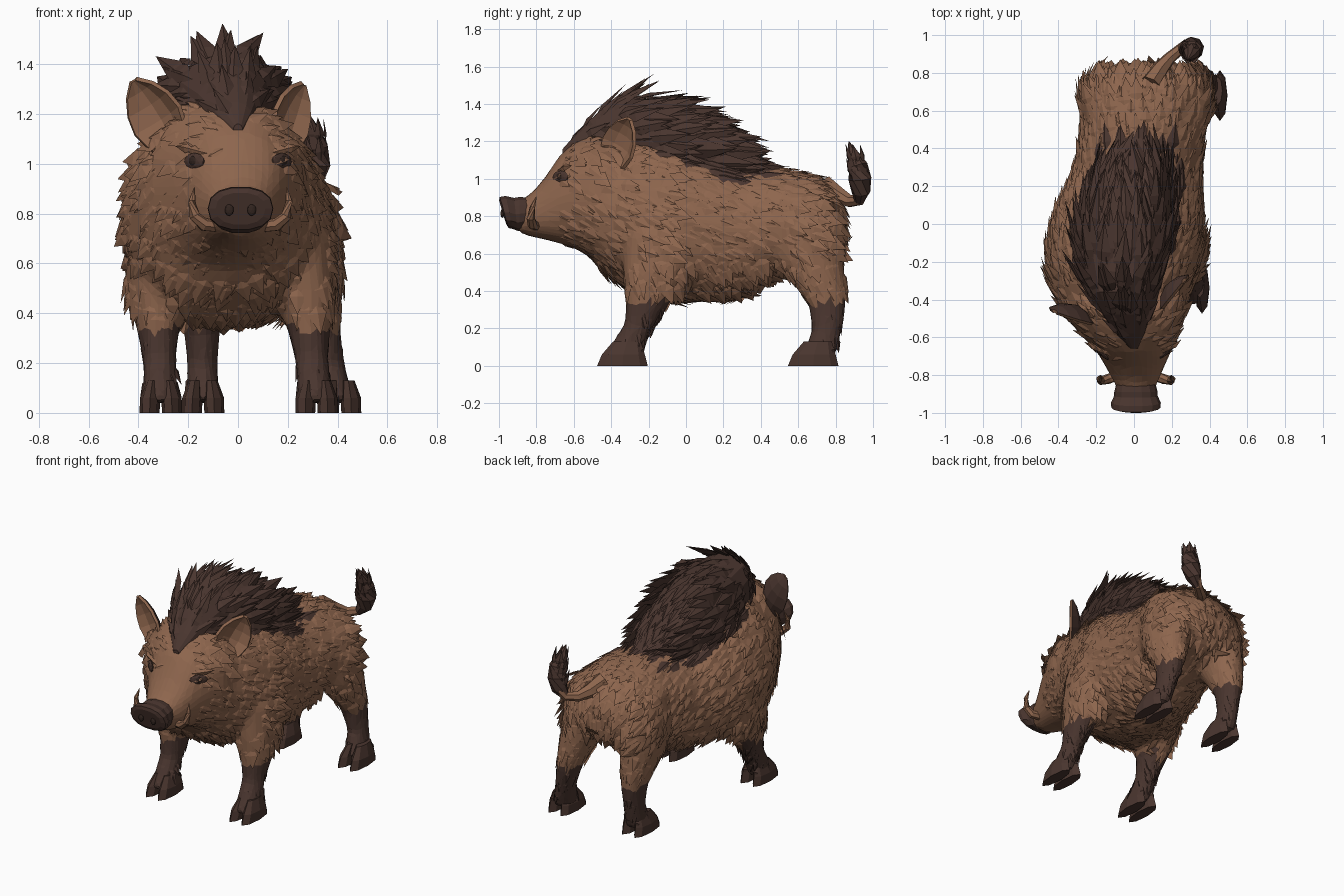
import bpy, bmesh, math, random
from mathutils import Vector, Matrix
from mathutils.bvhtree import BVHTree

if "Cube" in bpy.data.objects:
    bpy.data.objects.remove(bpy.data.objects["Cube"])

random.seed(4)
V = Vector


def mat(name, rgb):
    m = bpy.data.materials.new(name)
    m.diffuse_color = (*rgb, 1)
    m.use_nodes = True
    m.node_tree.nodes["Principled BSDF"].inputs["Base Color"].default_value = m.diffuse_color
    return m


BROWN = mat("brown_fur", (0.27, 0.132, 0.075))
DARK = mat("dark_bristle", (0.068, 0.036, 0.028))
BLACK = mat("eye_dark", (0.03, 0.017, 0.013))


def make(name, bm, *mats):
    bmesh.ops.recalc_face_normals(bm, faces=bm.faces)
    me = bpy.data.meshes.new(name)
    bm.to_mesh(me)
    bm.free()
    ob = bpy.data.objects.new(name, me)
    bpy.context.collection.objects.link(ob)
    for m in mats:
        me.materials.append(m)
    return ob


def loft(bm, rings):
    vs = [[bm.verts.new(p) for p in r] for r in rings]
    n = len(vs[0])
    for a, b in zip(vs, vs[1:]):
        for i in range(n):
            bm.faces.new((a[i], a[(i + 1) % n], b[(i + 1) % n], b[i]))
    bm.faces.new(vs[0])
    bm.faces.new(vs[-1][::-1])


def angles(n):
    return [2 * math.pi * i / n for i in range(n)]


def sup(c, e=0.87):
    return math.copysign(abs(c) ** e, c)


def ring_y(y, cx, top, bot, hw, n=20, slant=0, taper=0):
    zc, hh = (top + bot) / 2, (top - bot) / 2
    return [V((cx + hw * sup(math.cos(a)) * (1 - taper * max(0, math.sin(a))),
               y - slant * math.sin(a), zc + hh * sup(math.sin(a)))) for a in angles(n)]


def ring_z(x, y, z, rx, ry, n=12):
    return [V((x + rx * math.cos(a), y + ry * math.sin(a), z)) for a in angles(n)]


def tube(bm, path, n=7):
    pts = [V(p[:3]) for p in path]
    rings = []
    for i, p in enumerate(pts):
        d = pts[min(i + 1, len(pts) - 1)] - pts[max(i - 1, 0)]
        q = d.to_track_quat('Z', 'X')
        rings.append([p + q @ V((math.cos(a), math.sin(a), 0)) * path[i][3] for a in angles(n)])
    loft(bm, rings)


def tuft(bm, p, d, n, length, width, height, sink=0.01):
    """One closed pointed shard of hair."""
    s = d.cross(n).normalized()
    b = p - n * sink
    m = b + d * length * 0.42
    b, l, r, k, t = [bm.verts.new(q) for q in
                     (b, m - s * width, m + s * width, m + n * height, b + d * length)]
    for f in ((b, l, k), (b, k, r), (l, t, k), (k, t, r), (b, r, l), (l, r, t)):
        bm.faces.new(f)


def scatter(me, tries, cell):
    """Random, evenly spaced points with normals on a mesh."""
    me.calc_loop_triangles()
    tris, used = me.loop_triangles, set()
    for t in random.choices(tris, [t.area for t in tris], k=tries):
        a, b, c = [me.vertices[i].co for i in t.vertices]
        u, v = random.random(), random.random()
        if u + v > 1:
            u, v = 1 - u, 1 - v
        p = a + (b - a) * u + (c - a) * v
        key = tuple(round(x / cell) for x in p)
        if key not in used:
            used.add(key)
            yield p, t.normal.copy()


def along(flow, n, lift):
    t = flow - n * flow.dot(n)
    if t.length < 0.3:
        t = V((0, 0, -1)) - n * -n.z
    return (t.normalized() + n * lift).normalized()


# Torso and head: (y, centre x, top, bottom, half width)
body = bmesh.new()
loft(body, [ring_y(*r, taper=.14) for r in (
    (-0.56, -.04, 1.12, .64, .21), (-0.46, -.06, 1.21, .51, .33), (-0.3, -.07, 1.25, .39, .395),
    (-0.1, -.05, 1.23, .345, .42), (0.1, -.02, 1.16, .345, .39), (0.3, .02, 1.08, .37, .345),
    (0.5, .05, 1.06, .47, .335), (0.66, .06, 1.03, .53, .33), (0.77, .055, .97, .56, .28),
    (0.83, .05, .88, .62, .19), (0.85, .05, .8, .66, .1))])
loft(body, [ring_y(*r) for r in (
    (-0.9, .01, .88, .71, .09), (-0.83, .01, .92, .69, .12), (-0.76, .005, 1.0, .675, .155),
    (-0.68, 0, 1.12, .655, .195), (-0.6, -.02, 1.2, .63, .25), (-0.5, -.045, 1.25, .57, .315),
    (-0.38, -.06, 1.22, .5, .33))])

# Legs: (y, z, x radius, y radius) from the hoof; each leans sideways by a set amount
FRONT = [(.23, .85, .08, .13), (.2, .7, .13, .2), (.17, .5, .125, .18), (.14, .38, .10, .14),
         (.12, .32, .085, .115), (.08, .22, .07, .085), (.02, .12, .07, .09), (-.02, .04, .075, .1)]
REAR = [(-.07, .92, .1, .15), (-.06, .75, .15, .2), (-.03, .56, .135, .185), (.03, .43, .1, .14),
        (.065, .33, .075, .105), (.065, .2, .063, .082), (.035, .1, .066, .09), (.01, .04, .07, .1)]
for name, shape, fx, fy, lean in (("front_right", FRONT, .315, -.33, -.06), ("front_left", FRONT, -.31, -.33, -.02),
                                  ("rear_right", REAR, .41, .69, -.14), ("rear_left", REAR, -.14, .69, -.01)):
    loft(body, [ring_z(fx + lean * min(1, z / .65), fy + y, z, rx, ry) for y, z, rx, ry in shape])
    # Cloven hooves
    hoof = bmesh.new()
    for s in (-1, 1):
        x = fx + s * .043
        loft(hoof, [ring_z(x - s * .01, fy + .015, .13, .025, .075, 8), ring_z(x, fy - .005, .06, .041, .115, 8),
                    ring_z(x + s * .002, fy - .01, 0, .04, .135, 8)])
        tuft(hoof, V((fx + s * .04, fy + .09, .12)), V((0, .25, -1)).normalized(), V((0, 1, .3)), .08, .02, .02)
    make(name + "_hoof", hoof, DARK)

# Blend into one faceted skin, dark below the knees
skin = make("body", body)
m = skin.modifiers.new("blend", 'REMESH')
m.mode, m.voxel_size = 'VOXEL', 0.028
m = skin.modifiers.new("soften", 'SMOOTH')
m.factor, m.iterations = 0.5, 4
skin.modifiers.new("facets", 'DECIMATE').ratio = 0.3
dg = bpy.context.evaluated_depsgraph_get()
me = bpy.data.meshes.new_from_object(skin.evaluated_get(dg))
skin.modifiers.clear()
skin.data = me
me.materials.clear()
me.materials.append(BROWN)
me.materials.append(DARK)
for f in me.polygons:
    f.use_smooth = False
    z = f.center.z
    f.material_index = 1 if z < .28 or (z < 0.345 and f.normal.z > -.7) else 0

# Coat of hair shards following the body; long dark blades on the withers
coat, stockings, mane = bmesh.new(), bmesh.new(), bmesh.new()
for p, n in scatter(me, 12000, 0.052):
    face = p.y < -0.52 and p.z > 0.85
    if p.y < -0.72 or (face and random.random() < .5):
        continue
    k = random.uniform(.8, 1.35)
    if p.z < .28 or (p.z < 0.35 and n.z > -.6):
        if p.z > 0.15:
            tuft(stockings, p, along(V((0, .2, -1)), n, .05), n, .1, .024, .008)
        continue
    if p.z < 0.42 and abs(n.z) < .6:
        continue
    if -.3 < p.y < .36 and p.z > max(1.01, 1.07 - .36 * p.y):
        tuft(mane, p, along(V((0, 1, -.25)), n, .1), n, .16 * k, .04, .014)
        continue
    flow = V((0, 1, -.5)) if p.z > .6 else V((0, .45, -1))
    if p.y < -.4:
        flow = V((math.copysign(.4, p.x), 1, -.7))
    flow.z += random.uniform(-.3, .3)
    lift = .05 if face else random.uniform(.06, .19)
    if p.y > .72:                  # sleek rump
        lift *= .4
    tuft(coat, p, along(flow, n, lift), n, .115 * k, .032 * k, .01)
make("coat_hair", coat, BROWN)
make("leg_hair", stockings, DARK)

# Mane: crest core covered by long blades
crest = bmesh.new()
loft(crest, [ring_y(*r, n=14) for r in (
    (-0.66, 0, 1.16, 1.1, .02), (-0.58, -.02, 1.25, 1.1, .08), (-0.48, -.04, 1.35, 1.08, .13),
    (-0.36, -.06, 1.435, 1.02, .185), (-0.15, -.06, 1.43, .95, .24), (0.05, -.05, 1.36, .94, .24),
    (0.2, -.025, 1.27, .94, .205), (0.35, .01, 1.13, .95, .14), (0.46, .03, 1.07, .97, .05))])
core = make("mane_core", crest, DARK)
for p, n in scatter(core.data, 5000, 0.068):
    if p.z < 1.02 or n.z < -.3 or p.y > .36:
        continue
    front = p.y < -.36
    k = 1 - .55 * max(0, abs(p.y + .12) - .2) / .5
    flow = V((random.uniform(-.12, .12) - (p.x + .05) * .8, 1, random.uniform(-.2, .1)))
    tuft(mane, p, along(flow, n, random.uniform(.04, .1 if front else .22)), n,
         random.uniform(.24, .33) * k, .042 * k + .005, .02, .015)
make("mane", mane, DARK)

# Ears: cupped leaves with dark backs
for name, base, tip, face in (("left_ear", (-.26, -.51, 1.06), (-.42, -.475, 1.33), (-.5, -1, .1)),
                              ("right_ear", (.185, -.42, 1.06), (.27, -.31, 1.315), (1, -.75, .1))):
    base, tip, face = V(base), V(tip), V(face).normalized()
    axis = tip - base
    side = axis.cross(face).normalized()
    back = side.cross(axis).normalized()
    back *= -1 if back.dot(face) > 0 else 1
    bm = bmesh.new()
    rows = []
    for t, w in ((0, .06), (.2, .09), (.42, .108), (.65, .095), (.85, .06), (1, .01)):
        rows.append([bm.verts.new(base + axis * t + side * w * u + back * w * .5 * (1 - u * u))
                     for u in (-1, -.5, 0, .5, 1)])
    for a, b in zip(rows, rows[1:]):
        for i in range(4):
            bm.faces.new((a[i], a[i + 1], b[i + 1], b[i]))
    bm.normal_update()
    if sum((f.normal for f in bm.faces), V()).dot(face) < 0:
        bmesh.ops.reverse_faces(bm, faces=bm.faces)
    ear_me = bpy.data.meshes.new(name)
    bm.to_mesh(ear_me)
    bm.free()
    ear_me.materials.append(BROWN)
    ear_me.materials.append(DARK)
    ear = bpy.data.objects.new(name, ear_me)
    bpy.context.collection.objects.link(ear)
    s = ear.modifiers.new("thickness", 'SOLIDIFY')
    s.thickness, s.offset, s.material_offset = .018, -1, 1

# Snout with a raised disc
bm = bmesh.new()
loft(bm, [ring_y(*r, n=14, slant=s) for r, s in (
    ((-0.83, .01, .90, .74, .10), .0), ((-0.89, .01, .905, .72, .115), .0), ((-0.91, .01, .90, .72, .115), .01),
    ((-0.945, .01, .91, .73, .132), .02), ((-0.972, .01, .905, .735, .13), .025),
    ((-0.98, .01, .885, .755, .10), .02))])
make("snout", bm, DARK)


def ball(name, pos, scale, m, turn=0):
    bm = bmesh.new()
    bmesh.ops.create_icosphere(bm, subdivisions=2, radius=1, matrix=Matrix.Translation(pos)
                               @ Matrix.Rotation(turn, 4, 'Z') @ Matrix.Diagonal((*scale, 1)))
    return make(name, bm, m)


# Eyes in dark sockets under brow shards, nostrils, tusks
tmp = bmesh.new()
tmp.from_mesh(me)
tree = BVHTree.FromBMesh(tmp)
tmp.free()
for side, name in ((-1, "left"), (1, "right")):
    hit, n, _, _ = tree.ray_cast(V((side * .175, -2, 1.01)), V((0, 1, 0)))
    ball(name + "_eye_socket", hit, (.058, .014, .034), DARK, side * .8)
    ball(name + "_eye", hit + n * .006, (.024, .013, .022), BLACK, side * .8)
    bm = bmesh.new()
    for i in range(3):
        tuft(bm, hit + V((side * (i - 2) * .03, (i - 2) * .012, .03 + .008 * i)),
             V((side, .8, .2)).normalized(), n, .1, .02, .018, 0)
    make(name + "_brow", bm, BROWN)
    ball(name + "_nostril", V((.01 + side * .045, -.982, .815)), (.018, .01, .024), BLACK)
    bm = bmesh.new()
    tube(bm, [(.01 + side * .09, -.80, .75, .026), (.01 + side * .145, -.82, .755, .027),
              (.01 + side * .185, -.83, .79, .023), (.01 + side * .195, -.82, .85, .015),
              (.01 + side * .185, -.80, .905, .002)])
    make(name + "_tusk", bm, BROWN)

# Tail with a dark tuft
bm = bmesh.new()
tube(bm, [(.09, .74, .96, .06), (.14, .82, .91, .045), (.19, .88, .88, .033), (.25, .93, .885, .028),
          (.28, .95, .93, .03)])
make("tail", bm, BROWN)
bm = bmesh.new()
path = [(.25, .925, .88, .025), (.29, .935, .93, .05), (.31, .93, 1.0, .062), (.31, .92, 1.07, .054),
        (.295, .89, 1.14, .03), (.285, .87, 1.2, .002)]
tube(bm, path, 8)
for x, y, z, r in path[1:4]:
    for a in angles(6):
        n = V((math.cos(a), math.sin(a), 0))
        tuft(bm, V((x, y, z)) + n * r * .9, (V((-.1, -.25, 1)) + n * .05).normalized(), n, .12, .025, .01)
make("tail_tuft", bm, DARK)
